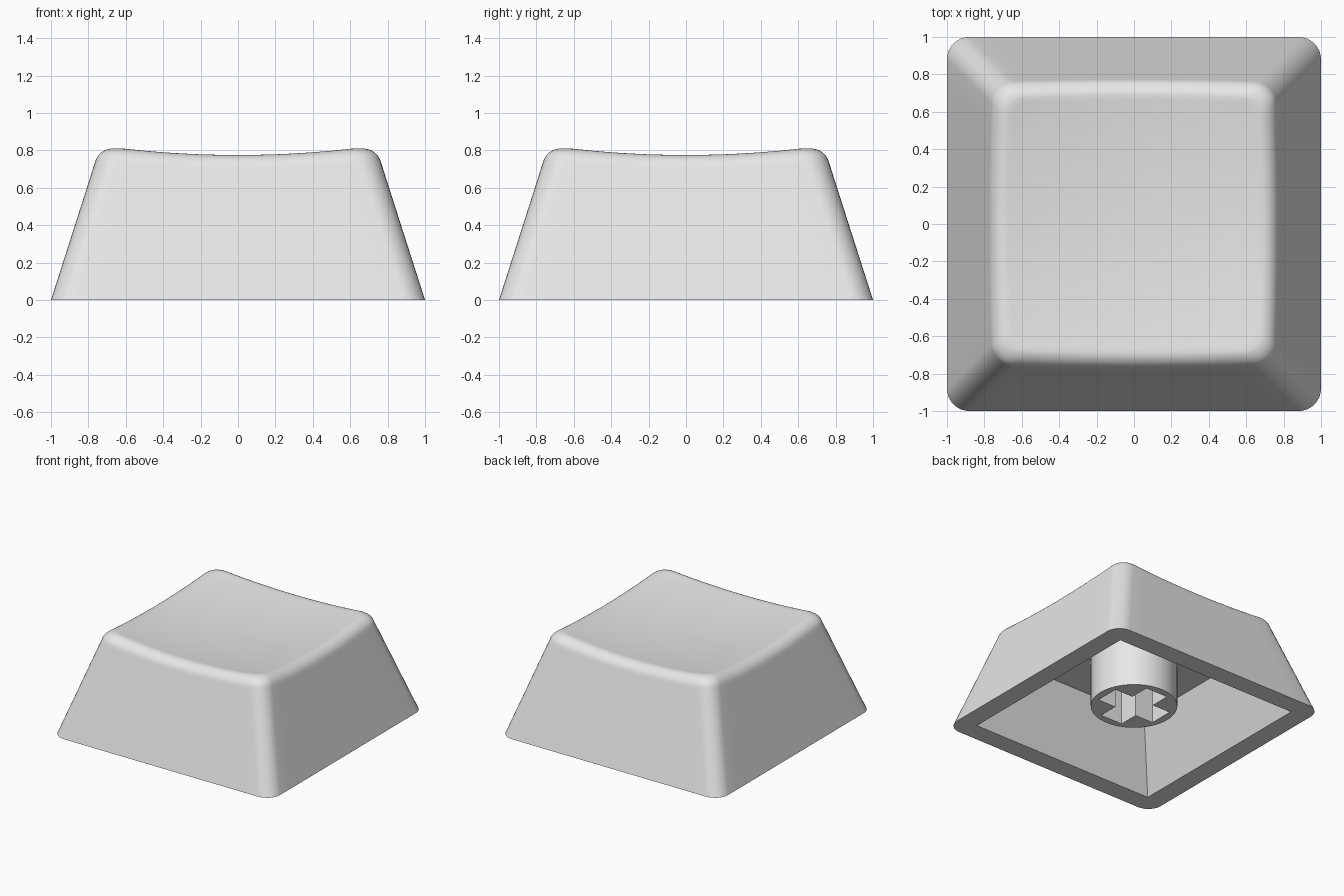
import bpy, bmesh, math

if "Cube" in bpy.data.objects:
    bpy.data.objects.remove(bpy.data.objects["Cube"])

grey = bpy.data.materials.new("light_grey")
grey.diffuse_color = (0.8, 0.8, 0.8, 1)
grey.use_nodes = True
grey.node_tree.nodes["Principled BSDF"].inputs["Base Color"].default_value = grey.diffuse_color

TAPER, FILLET = 0.32, 0.09
TANGENT = FILLET * math.tan(math.radians(36))
CEILING, STEM_BOTTOM = 0.515, 0.11


def rounded_square(half, radius, side=12, corner=8):
    """Points counter-clockwise round a square with rounded corners."""
    points = []
    c = half - radius
    for q in range(4):
        a0 = q * math.pi / 2
        for i in range(corner + 1):
            a = a0 + math.pi / 2 * i / corner
            sx, sy = [(1, 1), (-1, 1), (-1, -1), (1, -1)][q]
            points.append((sx * c + radius * math.cos(a), sy * c + radius * math.sin(a)))
        ex, ey = [(-1, 0), (0, -1), (1, 0), (0, 1)][q]
        x, y = points[-1]
        for i in range(1, side):
            d = 2 * c * i / side
            points.append((x + ex * d, y + ey * d))
    return points


def dish(x, y):
    return 0.733 + 0.09 * (x * x + y * y)


def finish(name, bm):
    bmesh.ops.recalc_face_normals(bm, faces=bm.faces)
    mesh = bpy.data.meshes.new(name)
    bm.to_mesh(mesh)
    bm.free()
    mesh.materials.append(grey)
    obj = bpy.data.objects.new(name, mesh)
    bpy.context.collection.objects.link(obj)
    return obj


def box(name, half_low, half_high, z0, z1):
    """Box or frustum; halves are (x, y) pairs."""
    bm = bmesh.new()
    bmesh.ops.create_cube(bm, size=2)
    for v in bm.verts:
        h, z = (half_high, z1) if v.co.z > 0 else (half_low, z0)
        v.co = (v.co.x * h[0], v.co.y * h[1], z)
    return finish(name, bm)


def select(obj):
    bpy.ops.object.select_all(action='DESELECT')
    obj.select_set(True)
    bpy.context.view_layer.objects.active = obj


def cut(obj, cutter):
    cutter.hide_render = True
    mod = obj.modifiers.new("cut", 'BOOLEAN')
    mod.operation, mod.solver, mod.object = 'DIFFERENCE', 'EXACT', cutter
    select(obj)
    bpy.ops.object.modifier_apply(modifier=mod.name)
    bpy.data.objects.remove(cutter)


def smooth(obj):
    select(obj)
    bpy.ops.object.shade_smooth_by_angle(angle=math.radians(30))


# Cap shell: tapered sides, rounded rim that follows the dished top
bm = bmesh.new()
rim = rounded_square(0.685, 0.09)
heights = [dish(x, y) for x, y in rim]
count = len(rim)
rings = []


def add_ring(rule, radius):
    """rule(rim height) gives (half width, z) for each point of a ring."""
    ring = []
    for i, d in enumerate(heights):
        half, z = rule(d)
        x, y = rounded_square(half, radius)[i]
        ring.append(bm.verts.new((x, y, z)))
    rings.append(ring)


for f in (0, 0.5, 0.97):
    add_ring(lambda d: (1 - TAPER * f * (d - 0.0626), f * (d - 0.0626)), 0.12)
for s in range(8):
    a = math.radians(17.7 + (90 - 17.7) * s / 7)
    add_ring(lambda d: (1 - TAPER * d - TANGENT + FILLET * math.cos(a),
                        d - FILLET + FILLET * math.sin(a)), 0.12 - 0.03 * s / 7)

# Dished top
edge = [v.co.copy() for v in rings[-1]]
for f in (0.96, 0.85, 0.7, 0.55, 0.4, 0.25, 0.1):
    rings.append([bm.verts.new((p.x * f, p.y * f, dish(p.x * f, p.y * f))) for p in edge])
for low, high in zip(rings, rings[1:]):
    for i in range(count):
        j = (i + 1) % count
        bm.faces.new((low[i], low[j], high[j], high[i]))
centre = bm.verts.new((0, 0, dish(0, 0)))
for i in range(count):
    bm.faces.new((rings[-1][i], rings[-1][(i + 1) % count], centre))
bm.faces.new(rings[0][::-1])
cap = finish("cap_shell", bm)

# Hollow underside
slope = (0.84 - 0.62) / CEILING
low = 0.84 + slope * 0.1
cut(cap, box("cavity_cutter", (low, low), (0.62, 0.62), -0.1, CEILING))
smooth(cap)

# Stem with a cross-shaped socket
bm = bmesh.new()
bmesh.ops.create_cone(bm, cap_ends=True, segments=64, radius1=0.326, radius2=0.326,
                      depth=CEILING + 0.01 - STEM_BOTTOM)
bmesh.ops.translate(bm, verts=bm.verts, vec=(0, 0, (CEILING + 0.01 + STEM_BOTTOM) / 2))
stem = finish("stem", bm)
for half in ((0.265, 0.1), (0.1, 0.265)):
    cut(stem, box("slot_cutter", half, half, 0, 0.48))
smooth(stem)
